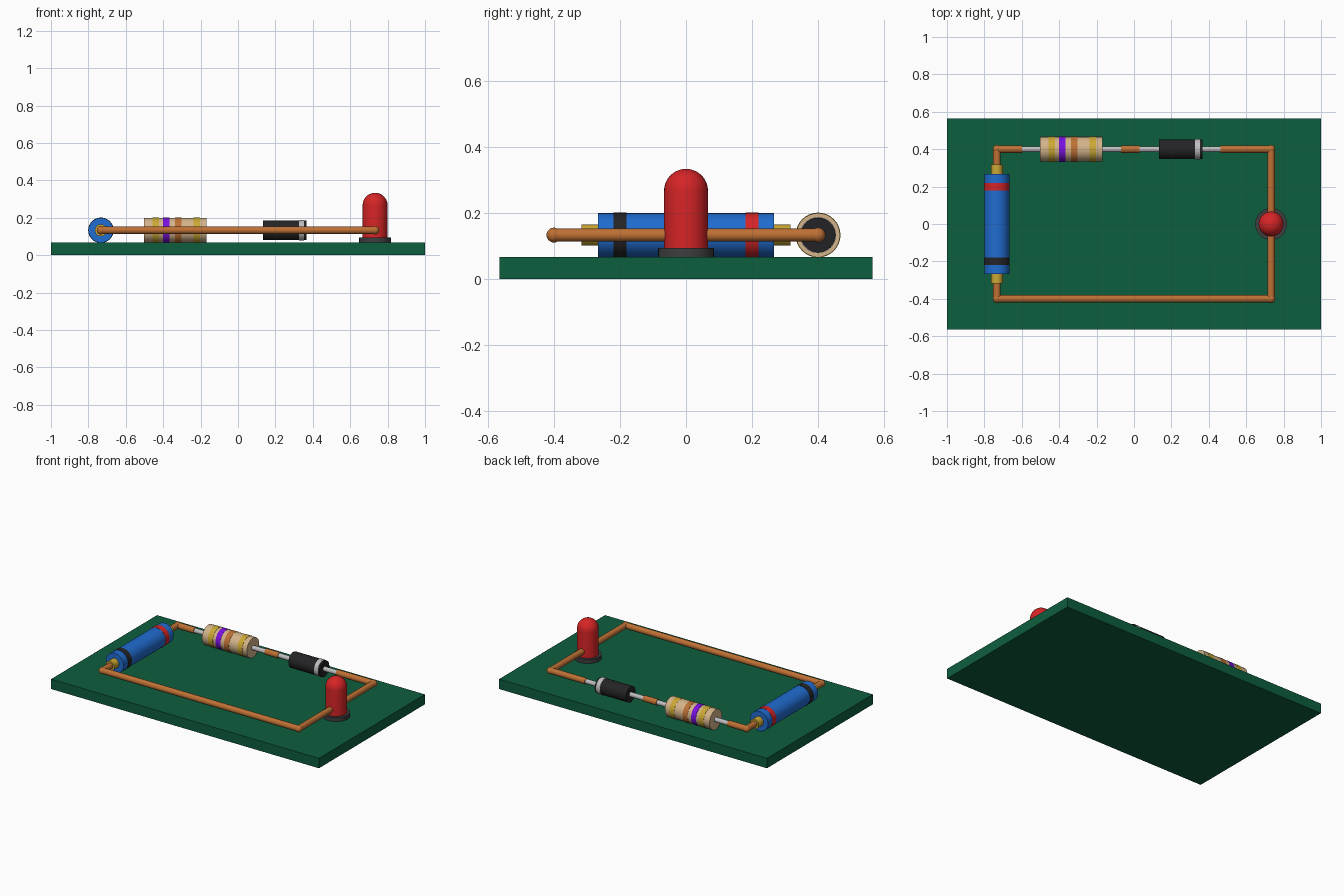
import bpy
import bmesh
from math import pi, sin, cos
from mathutils import Matrix, Vector

if "Cube" in bpy.data.objects:
    bpy.data.objects.remove(bpy.data.objects["Cube"], do_unlink=True)


def make_material(name, *srgb):
    rgb = [((c / 255 + 0.055) / 1.055) ** 2.4 if c > 10 else c / 3295 for c in srgb]
    mat = bpy.data.materials.new(name)
    mat.use_nodes = True
    mat.diffuse_color = (*rgb, 1)
    mat.node_tree.nodes["Principled BSDF"].inputs["Base Color"].default_value = (*rgb, 1)
    return mat


GREEN = make_material("board green", 13, 94, 62)
COPPER = make_material("copper", 190, 112, 52)
BLUE = make_material("blue", 32, 108, 208)
RED = make_material("red", 214, 36, 38)
BLACK = make_material("black", 36, 36, 38)
GOLD = make_material("gold", 203, 168, 52)
TAN = make_material("tan", 212, 180, 138)
VIOLET = make_material("violet", 122, 16, 224)
SILVER = make_material("silver", 190, 190, 192)
GREY = make_material("dark grey", 62, 62, 64)

BOARD_TOP = 0.067
WIRE_Z = 0.133
SIDE_X = 0.733
RAIL_Y = 0.4
WIRE_R = 0.02
AXES = {"X": Vector((1, 0, 0)), "Y": Vector((0, 1, 0)), "Z": Vector((0, 0, 1))}


def finish(name, bm, mat):
    bmesh.ops.recalc_face_normals(bm, faces=bm.faces)
    mesh = bpy.data.meshes.new(name)
    bm.to_mesh(mesh)
    bm.free()
    mesh.materials.append(mat)
    obj = bpy.data.objects.new(name, mesh)
    bpy.context.collection.objects.link(obj)
    bpy.ops.object.select_all(action="DESELECT")
    obj.select_set(True)
    bpy.context.view_layer.objects.active = obj
    bpy.ops.object.shade_smooth_by_angle(angle=pi / 6)
    return obj


def rod(name, axis, origin, start, end, radius, mat):
    """Capped cylinder along an axis, from start to end on that axis."""
    bm = bmesh.new()
    direction = AXES[axis]
    turn = Vector((0, 0, 1)).rotation_difference(direction).to_matrix().to_4x4()
    place = Matrix.Translation(Vector(origin) + direction * (start + end) / 2)
    bmesh.ops.create_cone(bm, cap_ends=True, segments=32, radius1=radius,
                          radius2=radius, depth=end - start, matrix=place @ turn)
    return finish(name, bm, mat)


def ball(name, centre, radius, mat):
    bm = bmesh.new()
    bmesh.ops.create_uvsphere(bm, u_segments=24, v_segments=12, radius=radius,
                              matrix=Matrix.Translation(centre))
    return finish(name, bm, mat)


# Circuit board
bm = bmesh.new()
bmesh.ops.create_cube(bm, size=1, matrix=Matrix.Translation((0, 0, BOARD_TOP / 2))
                      @ Matrix.Diagonal((2, 1.13, BOARD_TOP, 1)))
finish("board", bm, GREEN)

# Battery with terminals and end bands
cell = (-SIDE_X, 0, WIRE_Z)
rod("battery_body", "Y", cell, -0.267, 0.267, 0.0665, BLUE)
rod("battery_negative_band", "Y", cell, -0.22, -0.18, 0.068, BLACK)
rod("battery_positive_band", "Y", cell, 0.18, 0.22, 0.068, RED)
for label, a, b in (("front", -0.317, -0.26), ("back", 0.26, 0.317)):
    rod(f"battery_terminal_{label}", "Y", cell, a, b, 0.032, GOLD)

# Copper wires and rounded corner joints
rod("wire_battery_front", "Y", cell, -RAIL_Y, -0.31, WIRE_R, COPPER)
rod("wire_battery_back", "Y", cell, 0.31, RAIL_Y, WIRE_R, COPPER)
rod("wire_front", "X", (0, -RAIL_Y, WIRE_Z), -SIDE_X, SIDE_X, WIRE_R, COPPER)
rod("wire_lamp", "Y", (SIDE_X, 0, WIRE_Z), -RAIL_Y, RAIL_Y, WIRE_R, COPPER)
for sx in (-1, 1):
    for sy in (-1, 1):
        ball("wire_joint", (sx * SIDE_X, sy * RAIL_Y, WIRE_Z), 0.0225, COPPER)

rail = (0, RAIL_Y, WIRE_Z)
for label, a, b in (("left", 0.463, SIDE_X), ("middle", -0.07, 0.03),
                    ("right", -SIDE_X, -0.6)):
    rod(f"wire_back_{label}", "X", rail, a, b, WIRE_R, COPPER)

# Resistor with leads and colour bands
rod("resistor_lead", "X", rail, -0.605, -0.065, 0.0155, SILVER)
rod("resistor_body", "X", rail, -0.502, -0.168, 0.0665, TAN)
for x, mat in ((-0.44, GOLD), (-0.383, VIOLET), (-0.32, COPPER), (-0.22, GOLD)):
    rod("resistor_band", "X", rail, x - 0.018, x + 0.018, 0.068, mat)

# Diode with leads and marker band
rod("diode_lead", "X", rail, 0.025, 0.467, 0.0155, SILVER)
rod("diode_body", "X", rail, 0.133, 0.365, 0.0525, BLACK)
rod("diode_band", "X", rail, 0.325, 0.354, 0.0545, SILVER)

# Lamp: flange plus a domed lens spun from a profile
rod("lamp_flange", "Z", (SIDE_X, 0, 0), BOARD_TOP, 0.094, 0.085, GREY)
bm = bmesh.new()
radius, shoulder = 0.0665, 0.267
outline = [(0, 0.08), (radius, 0.08)]
outline += [(radius * cos(i * pi / 20), shoulder + radius * sin(i * pi / 20))
            for i in range(11)]
verts = [bm.verts.new((SIDE_X + r, 0, z)) for r, z in outline]
edges = [bm.edges.new(pair) for pair in zip(verts, verts[1:])]
bmesh.ops.spin(bm, geom=verts + edges, cent=(SIDE_X, 0, 0), axis=(0, 0, 1),
               angle=2 * pi, steps=32)
bmesh.ops.remove_doubles(bm, verts=bm.verts, dist=0.0005)
finish("lamp_lens", bm, RED)
